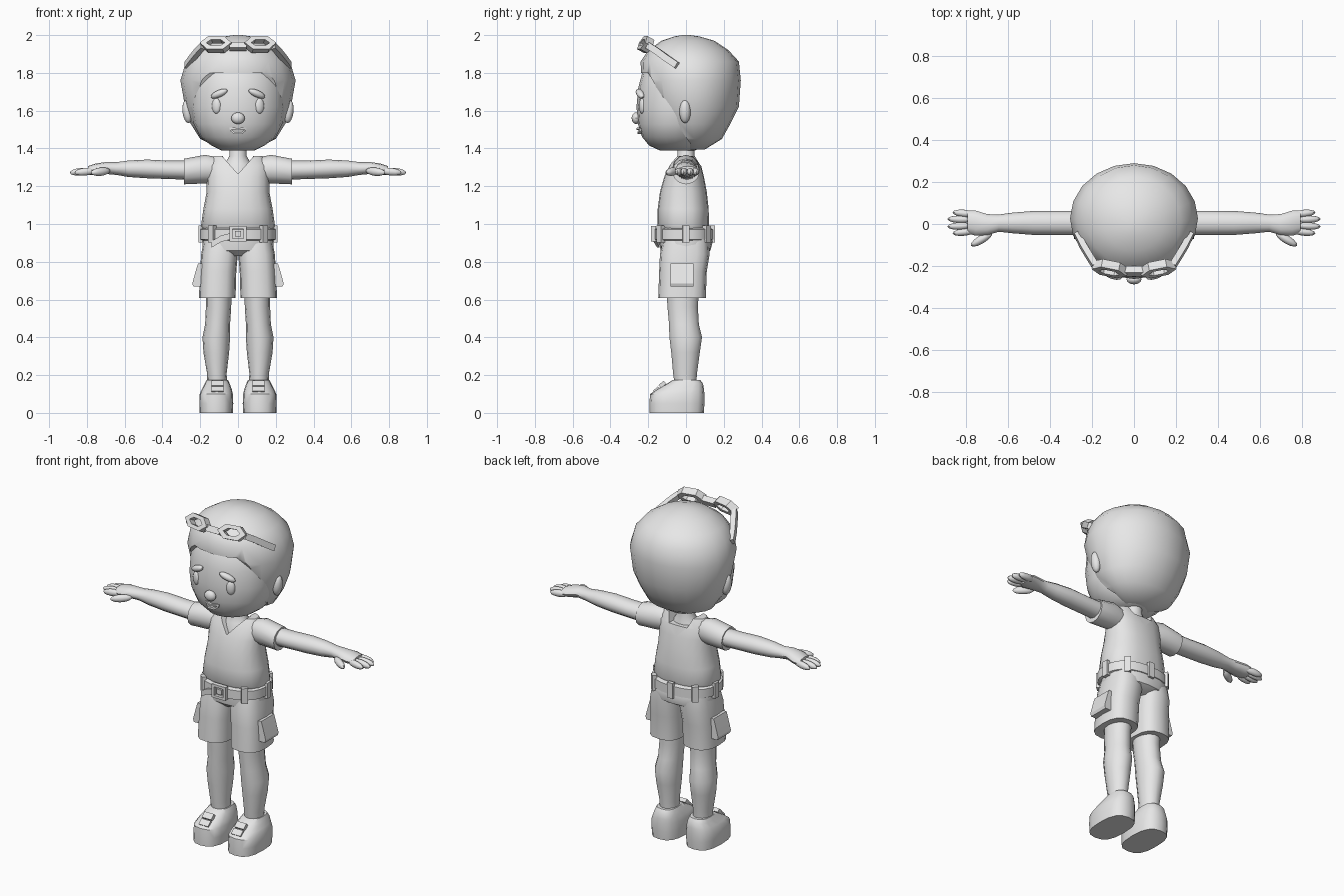
import bpy, bmesh
from math import sin, cos, pi, copysign
from mathutils import Vector, Matrix, Euler

cube = bpy.data.objects.get("Cube")
if cube:
    bpy.data.objects.remove(cube)

grey = bpy.data.materials.new("plain_grey")
grey.use_nodes = True
grey.diffuse_color = (0.8, 0.8, 0.8, 1)
grey.node_tree.nodes["Principled BSDF"].inputs["Base Color"].default_value = (0.8, 0.8, 0.8, 1)


def finish(name, bm, mirror=False, cutters=(), angle=40):
    """Turn a bmesh into a shaded object, cutting and mirroring it if asked."""
    bmesh.ops.recalc_face_normals(bm, faces=bm.faces)
    me = bpy.data.meshes.new(name)
    bm.to_mesh(me)
    bm.free()
    me.materials.append(grey)
    ob = bpy.data.objects.new(name, me)
    bpy.context.collection.objects.link(ob)
    bpy.ops.object.select_all(action='DESELECT')
    ob.select_set(True)
    bpy.context.view_layer.objects.active = ob
    for c in cutters:
        mod = ob.modifiers.new("cut", 'BOOLEAN')
        mod.operation, mod.object, mod.solver = 'DIFFERENCE', c, 'EXACT'
        bpy.ops.object.modifier_apply(modifier=mod.name)
        bpy.data.objects.remove(c)
    bpy.ops.object.shade_smooth_by_angle(angle=angle * pi / 180)
    if mirror:
        ob.modifiers.new("mirror", 'MIRROR')
    return ob


def skin(bm, rings):
    """Bridge a list of point rings and cap both ends."""
    rows = [[bm.verts.new(p) for p in r] for r in rings]
    n = len(rows[0])
    for a, b in zip(rows, rows[1:]):
        for i in range(n):
            bm.faces.new((a[i], a[(i + 1) % n], b[(i + 1) % n], b[i]))
    bm.faces.new(rows[0])
    bm.faces.new(rows[-1])


def loft(name, rows, axis='z', n=16, power=1.0, **kw):
    """Rows are (position, centre, radius, low, high) along z or x."""
    rings = []
    for t, c, r, lo, hi in rows:
        ring = []
        for i in range(n):
            a = 2 * pi * i / n
            u = copysign(abs(cos(a)) ** power, cos(a))
            v = copysign(abs(sin(a)) ** power, sin(a))
            p, q = c + r * u, (lo + hi) / 2 + (hi - lo) / 2 * v
            ring.append((p, q, t) if axis == 'z' else (t, p, q))
        rings.append(ring)
    bm = bmesh.new()
    skin(bm, rings)
    return finish(name, bm, **kw)


def prism(name, pts, axis, a, b, **kw):
    bm = bmesh.new()
    skin(bm, [[(t, p, q) if axis == 'x' else (p, t, q) for p, q in pts] for t in (a, b)])
    ob = finish(name, bm, **kw)
    return ob


def strip(name, pts, up, out, **kw):
    """Flat strap of rectangular section along a path."""
    up, out = Vector(up), Vector(out)
    bm = bmesh.new()
    skin(bm, [[Vector(p) + s for s in (up + out, up - out, -up - out, out - up)] for p in pts])
    return finish(name, bm, angle=25, **kw)


def blob(name, loc, size, rot=(0, 0, 0), mirror=True):
    bm = bmesh.new()
    m = Matrix.LocRotScale(Vector(loc), Euler(rot), Vector(size))
    bmesh.ops.create_uvsphere(bm, u_segments=12, v_segments=8, radius=1, matrix=m)
    return finish(name, bm, mirror)


def box(name, loc, size, rot=(0, 0, 0), mirror=False):
    bm = bmesh.new()
    m = Matrix.LocRotScale(Vector(loc), Euler(rot), Vector(size))
    bmesh.ops.create_cube(bm, size=1, matrix=m)
    return finish(name, bm, mirror, angle=25)


def frame(name, loc, rot, n, start, outer, inner, depth, mirror=False):
    """Open polygonal ring, such as a lens rim or buckle."""
    m = Matrix.LocRotScale(Vector(loc), Euler(rot), None)
    bm = bmesh.new()
    rows = []
    for i in range(n):
        a = start + 2 * pi * i / n
        rows.append([bm.verts.new(m @ Vector((w * cos(a), d, h * sin(a))))
                     for (w, h), d in ((outer, -depth), (inner, -depth), (inner, depth), (outer, depth))])
    for i in range(n):
        a, b = rows[i], rows[(i + 1) % n]
        for k in range(4):
            j = (k + 1) % 4
            bm.faces.new((a[k], b[k], b[j], a[j]))
    return finish(name, bm, mirror, angle=25)


# Head and hair
loft("head", [(1.39, 0, .09, -.14, .05), (1.415, 0, .14, -.195, .09), (1.46, 0, .2, -.232, .12),
              (1.53, 0, .235, -.255, .15), (1.62, 0, .25, -.262, .17), (1.72, 0, .245, -.253, .17),
              (1.8, 0, .23, -.232, .17), (1.86, 0, .19, -.19, .14)], n=20)
window = prism("face_cutter", [(-.5, 1.8), (-.2, 1.8), (-.165, 1.74), (-.12, 1.63), (.02, 1.43),
                               (.02, 1.3), (-.5, 1.3)], 'x', -.5, .5)
loft("hair", [(1.395, 0, .08, -.04, .1), (1.45, 0, .2, -.1, .19), (1.53, 0, .25, -.17, .235),
              (1.62, 0, .28, -.21, .28), (1.76, 0, .305, -.238, .29), (1.86, 0, .275, -.24, .28),
              (1.92, 0, .225, -.2, .225), (1.97, 0, .145, -.13, .15), (1.993, 0, .07, -.06, .07),
              (2.0, 0, .02, -.02, .02)], n=20, cutters=[window])
blob("ears", (.268, -.005, 1.595), (.026, .03, .062), (0, .12, 0))

# Face
blob("eyes", (.115, -.233, 1.625), (.025, .014, .041), (0, 0, .4))
blob("eyebrows", (.1, -.243, 1.69), (.05, .02, .019), (0, .4, .3))
blob("nose", (0, -.264, 1.56), (.036, .024, .031), mirror=False)
strip("upper_lip", [(-.045, -.236, 1.505), (-.02, -.249, 1.506), (0, -.252, 1.502),
                    (.02, -.249, 1.506), (.045, -.236, 1.505)], (0, 0, .005), (0, .009, 0))
strip("lower_lip", [(-.04, -.237, 1.497), (-.02, -.247, 1.482), (.02, -.247, 1.482),
                    (.04, -.237, 1.497)], (0, 0, .006), (0, .01, 0))

# Goggles resting on the hair
tall, deep = Vector((0, .5, .86)), Vector((0, -.86, .5))
frame("goggle_rims", (.115, -.213, 1.95), (-.5, 0, .2), 6, 0, (.085, .046), (.05, .022), .022, True)
strip("goggle_bridge", [(-.045, -.225, 1.94), (.045, -.225, 1.94)], tall * .018, deep * .018)
strip("goggle_straps", [(.185, -.198, 1.943), (.215, -.15, 1.912), (.245, -.1, 1.875), (.272, -.045, 1.838)],
      tall * .018, (.012, -.008, .004), mirror=True)

# Neck and shirt
loft("neck", [(1.15, 0, .12, -.09, .08), (1.27, 0, .1, -.085, .065), (1.32, 0, .07, -.06, .055),
              (1.36, 0, .045, -.045, .045), (1.43, 0, .045, -.045, .045)])
collar_front = prism("collar_cutter", [(-.13, 1.41), (0, 1.265), (.13, 1.41)], 'y', -.3, 0)
collar_back = prism("back_cutter", [(-.1, 1.41), (-.06, 1.31), (.06, 1.31), (.1, 1.41)], 'y', -.01, .3)
loft("shirt", [(.97, 0, .185, -.14, .115), (.99, 0, .196, -.152, .122), (1.08, 0, .183, -.15, .12),
               (1.17, 0, .166, -.138, .11), (1.25, 0, .165, -.115, .095), (1.31, 0, .165, -.088, .08),
               (1.36, 0, .13, -.055, .055)], n=20, power=.85, cutters=[collar_front, collar_back])
loft("sleeves", [(.09, 0, .05, 1.22, 1.35), (.175, 0, .074, 1.215, 1.366), (.287, 0, .072, 1.21, 1.345),
                 (.287, 0, .056, 1.228, 1.335)], axis='x', n=12, mirror=True)

# Arms and hands
loft("arms", [(.2, .005, .058, 1.232, 1.335), (.36, .005, .058, 1.238, 1.335), (.48, .005, .057, 1.242, 1.341),
              (.58, .005, .049, 1.249, 1.336), (.645, .004, .041, 1.26, 1.327), (.7, -.003, .05, 1.265, 1.328),
              (.755, .004, .06, 1.258, 1.32), (.795, .01, .053, 1.26, 1.306)],
     axis='x', n=12, mirror=True)
for name, x, y, yaw in (("index", .808, -.038, -.12), ("middle", .832, -.01, -.04),
                        ("ring", .832, .022, .04), ("little", .808, .05, .1)):
    blob(name + "_fingers", (x, y, 1.277), (.058, .018, .02), (0, .1, yaw))
blob("thumbs", (.727, -.073, 1.277), (.06, .02, .022), (0, .1, -.55))

# Shorts with cargo pockets
loft("shorts_hips", [(.83, 0, .1, -.1, .08), (.86, 0, .185, -.135, .13), (.91, 0, .19, -.142, .142),
                     (.98, 0, .18, -.14, .11)], n=20, power=.85)
loft("shorts_legs", [(.61, .111, .08, -.125, .085), (.608, .11, .097, -.147, .105), (.75, .105, .096, -.142, .11),
                     (.84, .098, .097, -.138, .125), (.92, .09, .09, -.12, .12)],
     n=16, power=.75, mirror=True)
prism("cargo_pockets", [(.18, .79), (.212, .79), (.22, .765), (.242, .685), (.236, .668), (.18, .668)],
      'y', -.082, .04, mirror=True, angle=20)

# Belt, loops and buckle
loft("belt", [(.912, 0, .185, -.15, .13), (.918, 0, .2, -.168, .143), (.972, 0, .2, -.168, .143),
              (.978, 0, .185, -.15, .13)], n=24, power=.85)
for i, a in enumerate((-.85, .05, .85)):
    box(f"belt_loops_{i + 1}", (.195 * cos(a) ** .85, -.012 + .155 * copysign(abs(sin(a)) ** .85, sin(a)), .947),
        (.026, .036, .092), (0, 0, a), True)
box("back_loop", (0, .142, .947), (.036, .022, .092))
frame("buckle", (0, -.172, .948), (0, 0, 0), 4, pi / 4, (.064, .057), (.042, .036), .013)
box("buckle_pin", (0, -.172, .948), (.034, .016, .03))
strip("belt_tail", [(-.04, -.167, .935), (-.09, -.164, .922), (-.14, -.146, .892)], (0, 0, .017), (0, .007, 0))

# Legs and shoes
loft("legs", [(.14, .11, .052, -.06, .055), (.21, .112, .052, -.07, .06), (.32, .115, .068, -.08, .075),
              (.4, .115, .073, -.09, .087), (.47, .108, .066, -.092, .07), (.56, .103, .067, -.1, .065),
              (.64, .102, .068, -.105, .07)], n=14, mirror=True)
loft("shoes", [(0, .115, .088, -.193, .094), (.05, .115, .09, -.194, .098), (.1, .115, .088, -.19, .098),
               (.125, .112, .079, -.155, .095), (.155, .11, .066, -.1, .09), (.175, .11, .056, -.07, .075)],
     n=16, power=.75, mirror=True)
for i, (y, z) in enumerate(((-.125, .15), (-.155, .12))):
    box(f"shoe_straps_{i + 1}", (.108, y, z), (.062, .036, .022), (.75, 0, 0), True)
